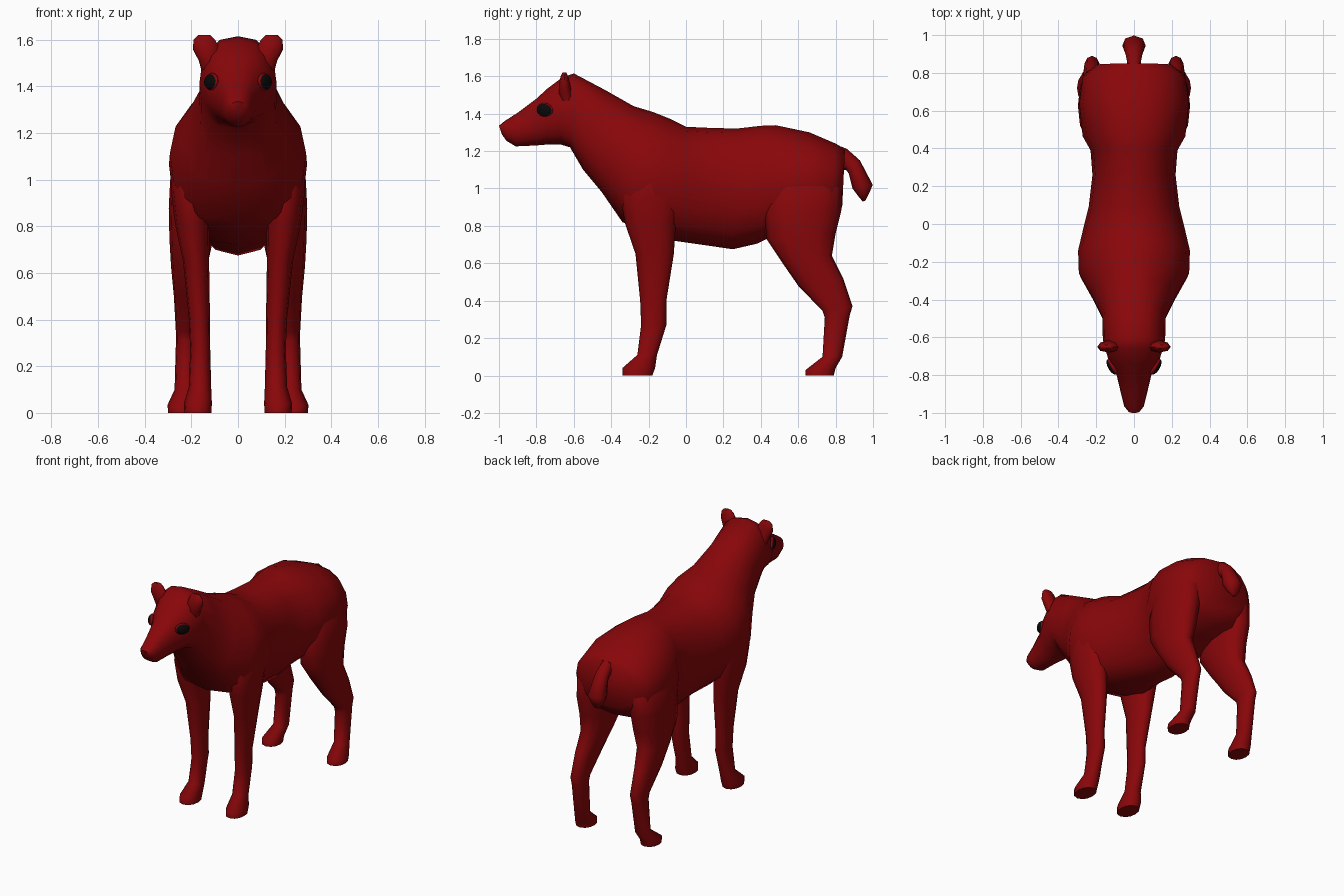
import bpy, bmesh, math

def material(name, col):
    m = bpy.data.materials.new(name)
    m.diffuse_color = (*col, 1)
    return m

RED = material("red_coat", (0.25, 0.002, 0.003))
BLACK = material("black_eye", (0.003, 0.003, 0.003))

def loft(name, sections, sides=12, mirror=1, angle=60):
    """Each section: (y1, z1, y2, z2, centre x, half width, boxiness of first half, of second half):
    an oval across those two points."""
    bm = bmesh.new()
    rings = []
    for y1, z1, y2, z2, xc, w, *p in sections:
        ring = []
        p = p or [0.85, 0.85]
        for i in range(sides):
            t = 2 * math.pi * i / sides
            c, s = math.cos(t), math.sin(t)
            x = xc + w * math.copysign(abs(s) ** (p[0] if c > 0 else p[-1]), s)
            ring.append(bm.verts.new((mirror * x, (y1 + y2) / 2 + c * (y1 - y2) / 2,
                                      (z1 + z2) / 2 + c * (z1 - z2) / 2)))
        rings.append(ring)
    for a, b in zip(rings, rings[1:]):
        for i in range(sides):
            j = (i + 1) % sides
            bm.faces.new((a[i], a[j], b[j], b[i]))
    bm.faces.new(rings[0])
    bm.faces.new(rings[-1])
    bmesh.ops.recalc_face_normals(bm, faces=bm.faces)
    me = bpy.data.meshes.new(name)
    bm.to_mesh(me)
    bm.free()
    ob = bpy.data.objects.new(name, me)
    bpy.context.collection.objects.link(ob)
    me.materials.append(RED)
    smooth(ob, angle)
    return ob

def smooth(ob, angle):
    bpy.ops.object.select_all(action='DESELECT')
    ob.select_set(True)
    bpy.context.view_layer.objects.active = ob
    bpy.ops.object.shade_smooth_by_angle(angle=math.radians(angle))

# head, neck and torso: nose to rump, top point then bottom point
loft("body", [
    (-1.00, 1.335, -0.985, 1.29, 0, .03),
    (-.97, 1.36, -.96, 1.255, 0, .052),
    (-.90, 1.405, -.91, 1.225, 0, .067),
    (-.80, 1.48, -.80, 1.23, 0, .092),
    (-.74, 1.535, -.74, 1.235, 0, .128),
    (-.66, 1.595, -.67, 1.235, 0, .152, .8),
    (-.60, 1.615, -.62, 1.22, 0, .165, .8, .6),
    (-.43, 1.525, -.55, 1.10, 0, .168, .8, .6),
    (-.28, 1.44, -.45, .98, 0, .23, 1.1, .65),
    (-.18, 1.41, -.34, .82, 0, .292, 1.1, .6),
    (-.08, 1.37, -.20, .76, 0, .296, 1, .6),
    (.00, 1.33, -.06, .72, 0, .27, .9, .7),
    (.10, 1.325, .08, .70, 0, .24),
    (.27, 1.32, .25, .675, 0, .22),
    (.40, 1.335, .38, .705, 0, .23),
    (.48, 1.338, .45, .74, 0, .272, 1, .7),
    (.66, 1.30, .62, .79, 0, .29, .9, .6),
    (.80, 1.24, .77, .82, 0, .27, .85, .6),
    (.85, 1.21, .835, .90, 0, .20)], sides=16)

# short tail
loft("tail", [
    (.80, 1.235, .80, 1.10, 0, .05),
    (.86, 1.212, .855, 1.10, 0, .036),
    (.93, 1.15, .87, 1.08, 0, .045),
    (.998, 1.02, .89, 1.00, 0, .062),
    (.98, .975, .92, .96, 0, .045),
    (.96, .935, .945, .93, 0, .015)], sides=8)

for side, m in (("left", 1), ("right", -1)):
    # front leg: paw to shoulder, front point then rear point
    loft(side + "_front_leg", [
        (-.34, 0, -.18, 0, .172, .058),
        (-.34, .04, -.165, .04, .172, .06),
        (-.26, .11, -.155, .11, .163, .048),
        (-.24, .27, -.105, .27, .162, .043),
        (-.245, .40, -.105, .40, .165, .045),
        (-.27, .65, -.065, .65, .18, .056),
        (-.325, .81, -.055, .81, .195, .075),
        (-.35, .95, -.03, .95, .195, .092),
        (-.32, 1.07, -.05, 1.07, .19, .10),
        (-.27, 1.17, -.10, 1.17, .15, .08)], mirror=m)
    # hind leg: paw to haunch
    loft(side + "_hind_leg", [
        (.64, 0, .79, 0, .242, .058),
        (.64, .03, .80, .04, .242, .06),
        (.73, .10, .835, .10, .226, .046),
        (.742, .31, .875, .32, .222, .044),
        (.73, .345, .89, .37, .222, .045),
        (.60, .48, .84, .52, .22, .055),
        (.51, .61, .78, .64, .21, .077),
        (.43, .73, .80, .76, .20, .094),
        (.42, .87, .83, .88, .20, .097),
        (.44, 1.00, .835, 1.00, .195, .096),
        (.50, 1.12, .78, 1.11, .15, .09)], mirror=m)
    # rounded ear
    loft(side + "_ear", [
        (-.67, 1.47, -.60, 1.47, .115, .042),
        (-.68, 1.51, -.61, 1.51, .122, .046),
        (-.68, 1.56, -.62, 1.56, .136, .058),
        (-.67, 1.60, -.63, 1.60, .144, .046),
        (-.66, 1.62, -.64, 1.62, .144, .026)], sides=8, mirror=m)
    # eye with a red lid behind it
    for part, mat, off, size in (("eye", BLACK, .004, (.020, .046, .033)),
                                 ("eyelid", RED, 0, (.017, .050, .037))):
        bpy.ops.mesh.primitive_uv_sphere_add(
            segments=16, ring_count=10, radius=1,
            location=(m * (.113 + off), -.755 - off * .5, 1.42),
            rotation=(math.radians(-8), 0, m * math.radians(-30)))
        ob = bpy.context.object
        ob.name = side + "_" + part
        ob.scale = size
        ob.data.materials.append(mat)
        smooth(ob, 60)
